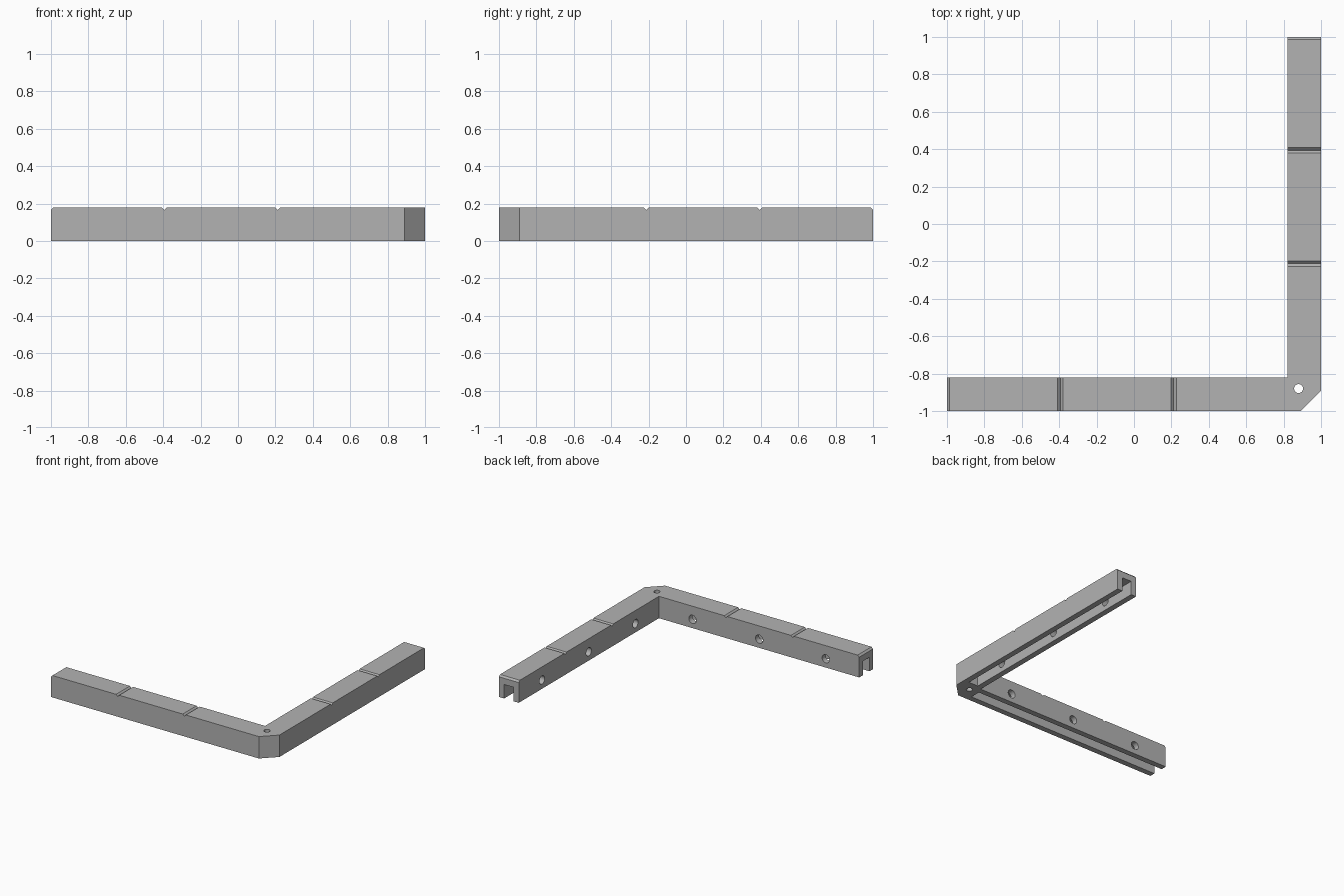
import bpy, bmesh
from mathutils import Matrix, Vector

if "Cube" in bpy.data.objects:
    bpy.data.objects.remove(bpy.data.objects["Cube"], do_unlink=True)

# One grey material
grey = bpy.data.materials.new("plain grey")
grey.use_nodes = True
grey.diffuse_color = (0.45, 0.45, 0.45, 1)
grey.node_tree.nodes["Principled BSDF"].inputs["Base Color"].default_value = (0.45, 0.45, 0.45, 1)

WIDTH, INNER, MID = 0.18, -0.82, -0.91
SEGMENT = 0.606
# Swaps the two arms across the diagonal of the corner
SWAP = Matrix(((0, -1, 0, 0), (-1, 0, 0, 0), (0, 0, 1, 0), (0, 0, 0, 1)))


def prism(name, points, direction, matrix=None):
    """Extrude a closed outline along a direction."""
    bm = bmesh.new()
    face = bm.faces.new([bm.verts.new(p) for p in points])
    new = bmesh.ops.extrude_face_region(bm, geom=[face])["geom"]
    verts = [v for v in new if isinstance(v, bmesh.types.BMVert)]
    bmesh.ops.translate(bm, verts=verts, vec=Vector(direction))
    if matrix:
        bm.transform(matrix)
    bmesh.ops.recalc_face_normals(bm, faces=bm.faces)
    mesh = bpy.data.meshes.new(name)
    bm.to_mesh(mesh)
    bm.free()
    obj = bpy.data.objects.new(name, mesh)
    bpy.context.collection.objects.link(obj)
    mesh.materials.append(grey)
    return obj


def box(name, x0, x1, y0, y1, z0, z1, matrix=None):
    outline = [(x0, y0, z0), (x1, y0, z0), (x1, y1, z0), (x0, y1, z0)]
    return prism(name, outline, (0, 0, z1 - z0), matrix)


def cylinder(name, radius, depth, matrix):
    bm = bmesh.new()
    bmesh.ops.create_cone(bm, cap_ends=True, segments=24, radius1=radius,
                          radius2=radius, depth=depth, matrix=matrix)
    bmesh.ops.recalc_face_normals(bm, faces=bm.faces)
    mesh = bpy.data.meshes.new(name)
    bm.to_mesh(mesh)
    bm.free()
    obj = bpy.data.objects.new(name, mesh)
    bpy.context.collection.objects.link(obj)
    mesh.materials.append(grey)
    return obj


# L-shaped beam with a clipped outer corner
outline = [(-1, -1), (0.89, -1), (1, -0.89), (1, 1), (0.82, 1), (0.82, INNER), (-1, INNER)]
beam = prism("corner_beam", [(x, y, 0) for x, y in outline], (0, 0, WIDTH))

cutters = []
for arm in (Matrix.Identity(4), SWAP):
    # Shallow part of the underside channel
    cutters.append(box("channel_cutter", -1.05, 0.79, MID - 0.043, MID + 0.043, -0.05, 0.09, arm))
    for i in range(3):
        start = -1 + i * SEGMENT
        # Deeper pocket in each segment, leaving low ribs between
        x0 = start + 0.02 if i else -1.05
        x1 = start + SEGMENT - 0.02
        cutters.append(box("pocket_cutter", x0, x1, MID - 0.043, MID + 0.043, -0.04, 0.115, arm))
        # V groove across the top, which also bevels the arm's end
        vee = [(start, -1.05, WIDTH - 0.014), (start + 0.028, -1.05, WIDTH + 0.014),
               (start - 0.028, -1.05, WIDTH + 0.014)]
        cutters.append(prism("groove_cutter", vee, (0, 0.28, 0), arm))
        # Round hole in the inner wall
        place = Matrix.Translation((start + SEGMENT / 2, -0.84, 0.072)) @ Matrix.Rotation(1.5708, 4, "X")
        cutters.append(cylinder("hole_cutter", 0.034, 0.09, arm @ place))

# Screw hole through the corner
cutters.append(cylinder("corner_hole_cutter", 0.024, 0.5, Matrix.Translation((0.88, -0.88, 0.1))))

bpy.context.view_layer.objects.active = beam
beam.select_set(True)
for cutter in cutters:
    cutter.hide_render = True
    mod = beam.modifiers.new("cut", "BOOLEAN")
    mod.operation, mod.solver, mod.object = "DIFFERENCE", "EXACT", cutter
    bpy.ops.object.modifier_apply(modifier=mod.name)
    bpy.data.objects.remove(cutter, do_unlink=True)

bpy.ops.object.shade_smooth_by_angle(angle=0.5)
